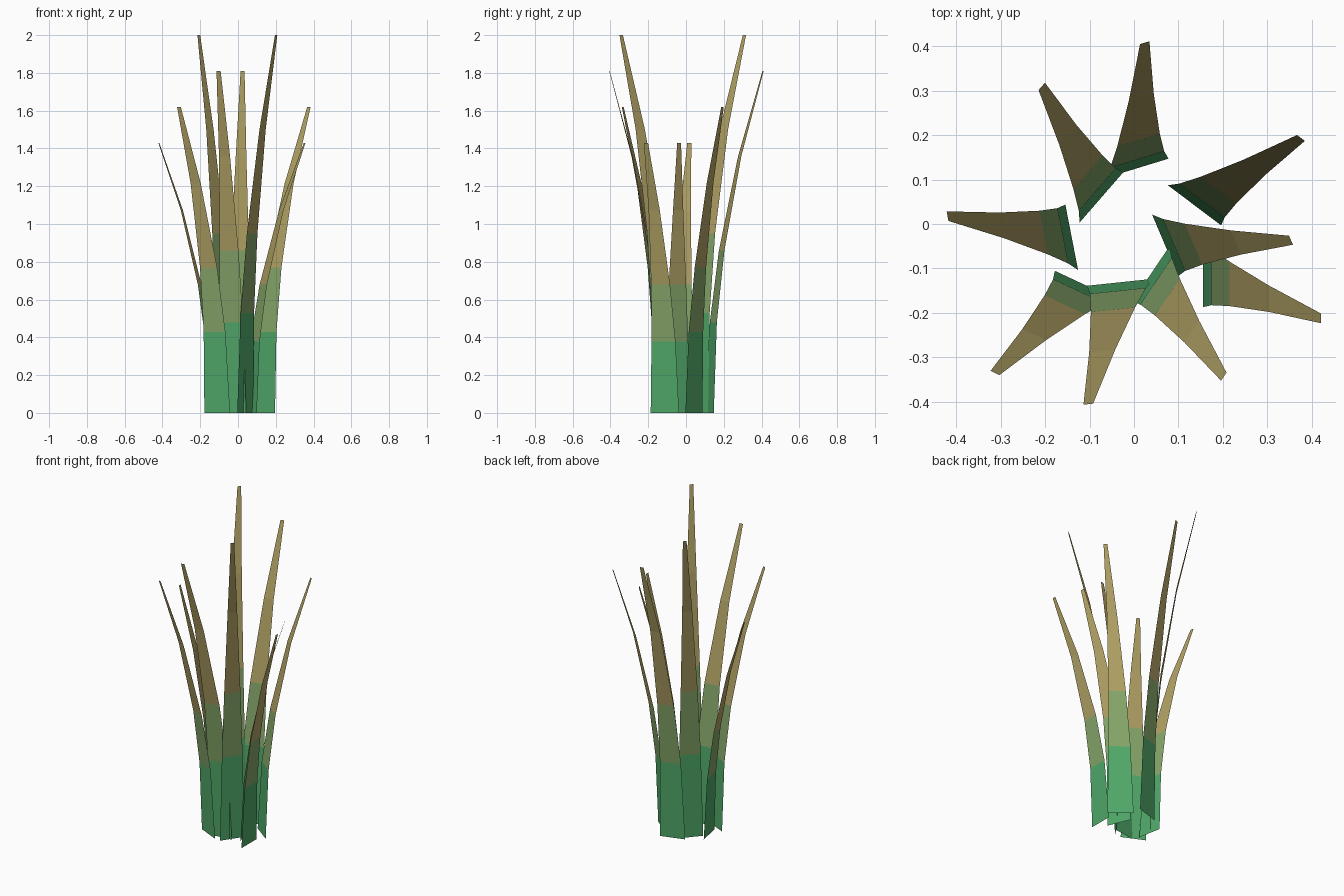
import bpy, bmesh
from math import radians, cos, sin
from mathutils import Vector

if "Cube" in bpy.data.objects:
    bpy.data.objects.remove(bpy.data.objects["Cube"])


def make_material(name, rgb):
    mat = bpy.data.materials.new(name)
    mat.diffuse_color = (*rgb, 1.0)
    mat.use_nodes = True
    mat.node_tree.nodes["Principled BSDF"].inputs["Base Color"].default_value = mat.diffuse_color
    return mat


# Colour bands from root to tip
MATERIALS = [
    make_material("root green", (0.08, 0.39, 0.14)),
    make_material("olive green", (0.235, 0.376, 0.141)),
    make_material("dry straw", (0.43, 0.352, 0.127)),
]

# Blade rows: (fraction of height, blade width, colour band above the row)
ROWS = [(0.0, 0.150, 0), (0.265, 0.127, 0), (0.475, 0.100, 1),
        (0.75, 0.059, 2), (1.0, 0.022, 2)]
OUTWARD, SIDEWAYS = 0.265, 0.10   # how far the tip bends out and to the side


def grass_blade(name, x, y, heading, height):
    """Flat tapered strip that bends outward along a parabola."""
    a = radians(heading)
    out = Vector((cos(a), sin(a), 0))
    side = Vector((sin(a), -cos(a), 0))
    bm = bmesh.new()
    previous = None
    for t, width, band in ROWS:
        centre = Vector((x, y, height * t)) + (out * OUTWARD + side * SIDEWAYS) * t * t
        row = [bm.verts.new(centre + side * width * s) for s in (0.5, -0.5)]
        if previous:
            face = bm.faces.new((previous[1], previous[0], row[0], row[1]))
            face.normal_update()
            if face.normal.dot(out) < 0:
                face.normal_flip()
            face.material_index = band
        previous = row
    mesh = bpy.data.meshes.new(name)
    bm.to_mesh(mesh)
    bm.free()
    for mat in MATERIALS:
        mesh.materials.append(mat)
    obj = bpy.data.objects.new(name, mesh)
    bpy.context.collection.objects.link(obj)
    return obj


# Root position, facing angle and height of each blade.
# Band of a face is stored on its upper row.
BLADES = [
    ("back_blade", 0.006, 0.125, 107, 1.81),
    ("back_left_blade", -0.073, 0.060, 139, 2.00),
    ("back_right_blade", 0.136, 0.042, 53, 1.62),
    ("left_blade", -0.140, -0.030, 191, 1.43),
    ("inner_right_blade", 0.070, -0.048, 23, 1.43),
    ("outer_right_blade", 0.155, -0.112, 0, 1.43),
    ("front_right_blade", 0.038, -0.112, -34, 2.00),
    ("front_blade", -0.031, -0.131, -84, 1.81),
    ("front_left_blade", -0.110, -0.137, -115, 1.62),
]
for blade in BLADES:
    grass_blade(*blade)
